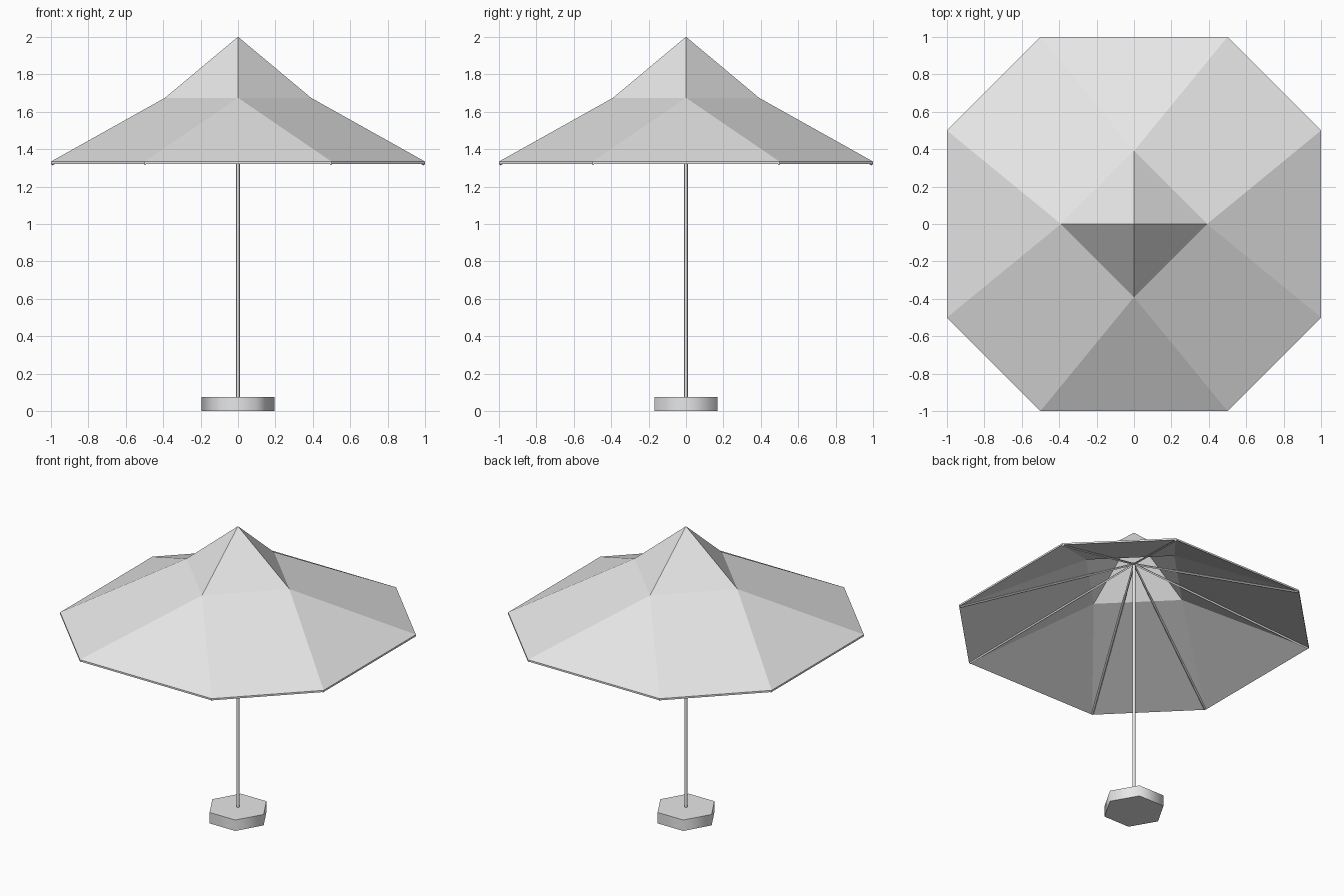
import bpy, bmesh, math
from mathutils import Vector

cube = bpy.data.objects.get("Cube")
if cube:
    bpy.data.objects.remove(cube, do_unlink=True)

grey = bpy.data.materials.new("light_grey")
grey.use_nodes = True
grey.diffuse_color = (0.8, 0.8, 0.8, 1)
grey.node_tree.nodes["Principled BSDF"].inputs["Base Color"].default_value = (0.8, 0.8, 0.8, 1)


def rod(name, start, end, radius, sides, smooth=None, spin=0):
    """Straight prism between two points."""
    start, end = Vector(start), Vector(end)
    axis = end - start
    bpy.ops.mesh.primitive_cylinder_add(vertices=sides, radius=radius, depth=axis.length,
                                        location=(start + end) / 2,
                                        rotation=axis.to_track_quat('Z', 'Y').to_euler())
    obj = bpy.context.object
    obj.name = name
    obj.data.materials.append(grey)
    if spin:
        obj.rotation_euler.z += spin
    if smooth:
        bpy.ops.object.shade_smooth_by_angle(angle=math.radians(smooth))
    return obj


def quarter(point, k):
    """Turn a point about the pole by k quarter turns."""
    x, y, z = point
    for _ in range(k % 4):
        x, y = -y, x
    return Vector((x, y, z))


# Measurements
RIM, RING, TOP = 1.333, 1.674, 2.0
THICK = 0.012

# Canopy: steep four-sided peak flaring into an eight-sided skirt
bm = bmesh.new()
layers = []
for drop in (0, THICK):
    low = Vector((0, 0, -drop))
    apex = bm.verts.new(Vector((0, 0, TOP)) + low)
    mid = [bm.verts.new(quarter((0, -0.39, RING), k) + low) for k in range(4)]
    rim = [bm.verts.new(quarter((x, -1, RIM), k) + low)
           for k in range(4) for x in (-0.5, 0.5)]
    for k in range(4):
        n = (k + 1) % 4
        a, b, c = rim[2 * k], rim[2 * k + 1], rim[2 * n]
        for face in ((mid[k], a, b), (mid[k], b, c, mid[n]), (apex, mid[k], mid[n])):
            bm.faces.new(face if drop == 0 else face[::-1])
    layers.append(rim)
upper, lower = layers
for i in range(8):
    j = (i + 1) % 8
    bm.faces.new((upper[i], lower[i], lower[j], upper[j]))
mesh = bpy.data.meshes.new("canopy")
bm.to_mesh(mesh)
bm.free()
mesh.materials.append(grey)
bpy.context.collection.objects.link(bpy.data.objects.new("canopy", mesh))

# Ribs under the canopy, from the hub to each corner
hub = (0, 0, 1.775)
for k in range(4):
    for side, x in (("a", -0.5), ("b", 0.5)):
        rod(f"rib_{k + 1}{side}", hub, quarter((x * 0.995, -0.995, RIM - 0.013), k), 0.007, 4)

# Pole and hexagonal foot
rod("pole", (0, 0, 0.03), (0, 0, 1.78), 0.01, 8, smooth=65)
rod("base", (0, 0, 0), (0, 0, 0.075), 0.195, 6, smooth=65, spin=math.radians(30))
